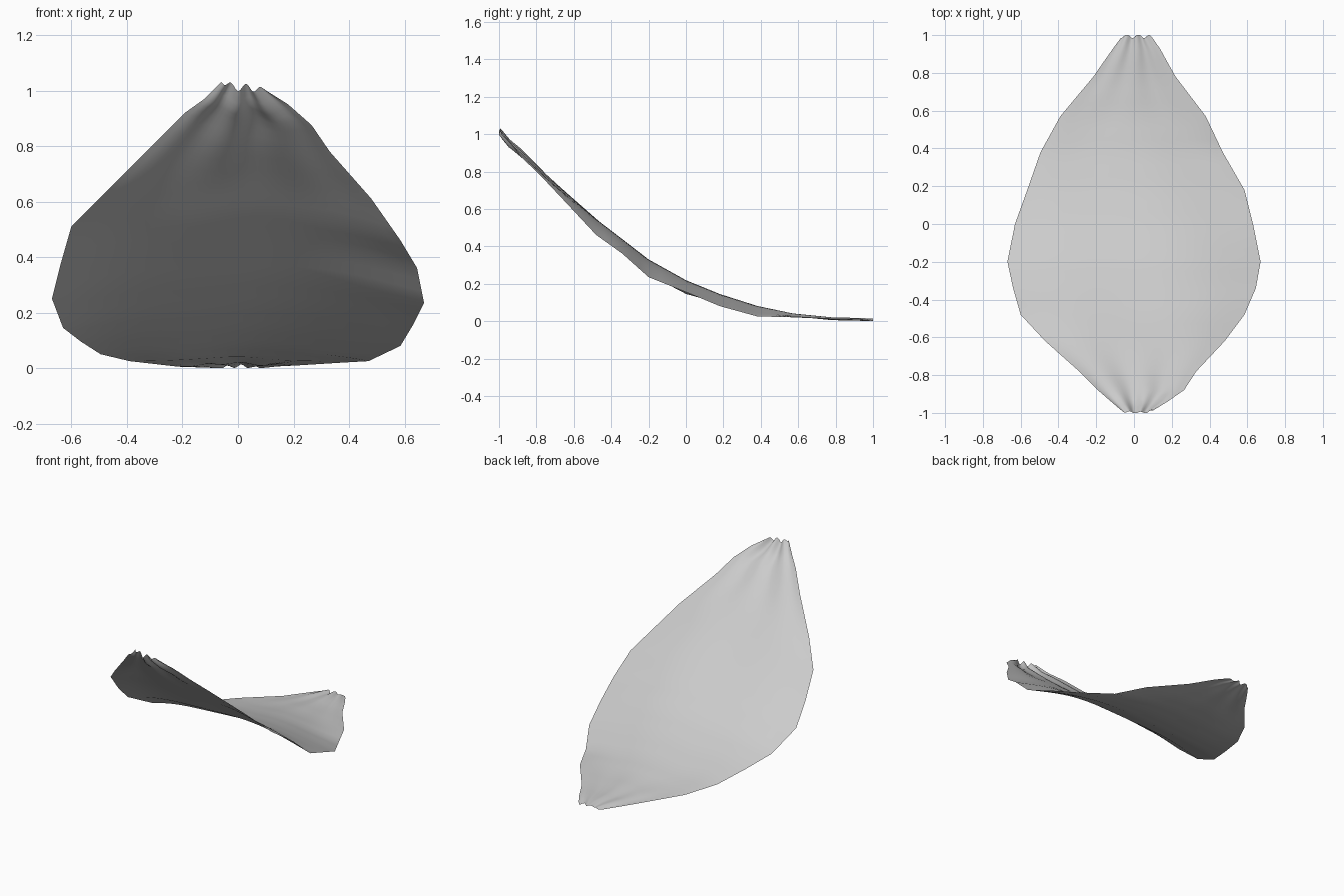
import bpy, bmesh, math

if "Cube" in bpy.data.objects:
    bpy.data.objects.remove(bpy.data.objects["Cube"])

# y, left edge x, right edge x, centre z, left edge z, right edge z
ROWS = [
    (-0.99, -0.06, 0.10, 1.02, 1.04, 1.01),
    (-0.94, -0.12, 0.18, 0.95, 0.98, 0.96),
    (-0.88, -0.19, 0.265, 0.90, 0.93, 0.885),
    (-0.78, -0.29, 0.33, 0.81, 0.83, 0.79),
    (-0.62, -0.47, 0.48, 0.68, 0.65, 0.62),
    (-0.48, -0.60, 0.585, 0.56, 0.52, 0.47),
    (-0.34, -0.64, 0.645, 0.45, 0.38, 0.37),
    (-0.20, -0.67, 0.67, 0.34, 0.26, 0.245),
    (0.00, -0.63, 0.63, 0.225, 0.155, 0.165),
    (0.18, -0.565, 0.585, 0.15, 0.105, 0.09),
    (0.38, -0.495, 0.47, 0.085, 0.06, 0.035),
    (0.57, -0.39, 0.38, 0.045, 0.035, 0.03),
    (0.78, -0.215, 0.22, 0.025, 0.015, 0.02),
    (0.92, -0.12, 0.14, 0.022, 0.012, 0.016),
    (0.995, -0.07, 0.085, 0.017, 0.01, 0.01),
]
COLS, SUB = 28, 3


def lerp_rows():
    for a, b in zip(ROWS, ROWS[1:]):
        for k in range(SUB):
            t = k / SUB
            yield [p + (q - p) * t for p, q in zip(a, b)]
    yield list(ROWS[-1])


# Thin arched petal sheet, pleated where it gathers at both ends
bm = bmesh.new()
grid = []
for y, xl, xr, zc, zl, zr in lerp_rows():
    line = []
    front = max(0, -y - 0.55) / 0.45
    back = max(0, y - 0.5) / 0.5
    for i in range(COLS + 1):
        u = 2 * i / COLS - 1
        x = (xl + xr) / 2 + u * (xr - xl) / 2
        edge = zr if u > 0 else zl
        z = zc + (edge - zc) * abs(u) ** 2.2
        fade = 1 - u ** 4
        z += 0.014 * front * math.sin(9 * u + 0.6) * fade
        z += 0.006 * back * math.sin(10 * u + 1) * fade
        z += 0.006 * math.sin(5 * u + 3 * y) * fade * (1 - back) * (1 - front)
        # Frayed tips and the rounded front lip
        yy = y + back ** 6 * 0.012 * math.sin(8 * u)
        yy += front ** 4 * (-0.01 * (1 - u * u) + 0.006 * math.sin(9 * u))
        line.append(bm.verts.new((x, max(-1, min(1, yy)), max(0.003, z))))
    grid.append(line)
for r0, r1 in zip(grid, grid[1:]):
    for i in range(COLS):
        bm.faces.new((r0[i], r0[i + 1], r1[i + 1], r1[i]))
bmesh.ops.recalc_face_normals(bm, faces=bm.faces)
if sum(f.normal.z for f in bm.faces) < 0:
    bmesh.ops.reverse_faces(bm, faces=bm.faces)

# Settle exactly on the ground
low = min(v.co.z for v in bm.verts)
for v in bm.verts:
    v.co.z -= low
    
mesh = bpy.data.meshes.new("petal")
bm.to_mesh(mesh)
bm.free()
petal = bpy.data.objects.new("petal", mesh)
bpy.context.collection.objects.link(petal)
for p in mesh.polygons:
    p.use_smooth = True
